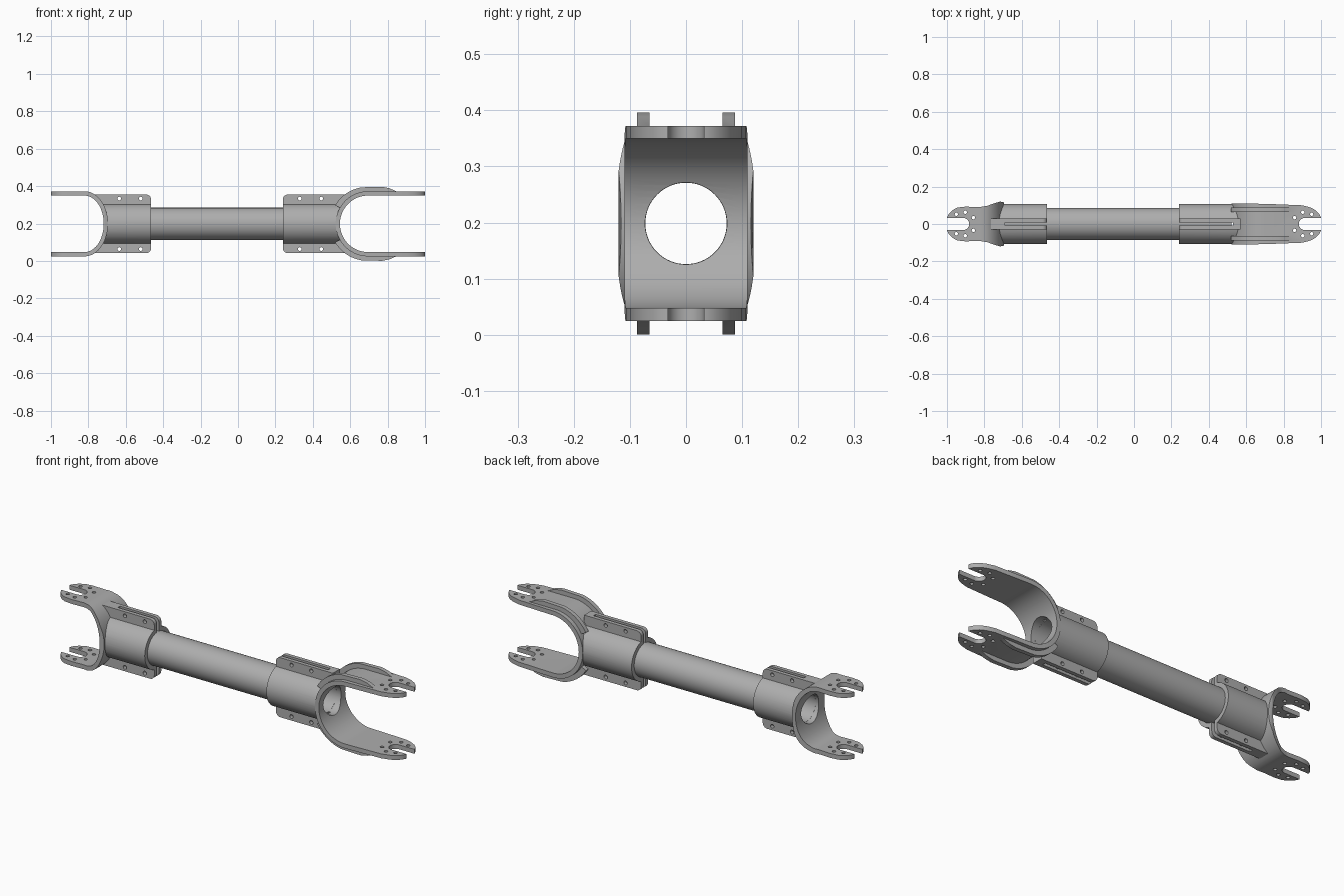
import bpy, bmesh, math
from mathutils import Vector, Matrix

cube = bpy.data.objects.get("Cube")
if cube:
    bpy.data.objects.remove(cube, do_unlink=True)

ZC = 0.1985          # height of the tube axis
BORE = 0.073

steel = bpy.data.materials.new("grey_steel")
steel.use_nodes = True
GREY = (0.42, 0.42, 0.42, 1)
steel.diffuse_color = GREY
steel.node_tree.nodes["Principled BSDF"].inputs["Base Color"].default_value = GREY


def finish(name, bm):
    bmesh.ops.recalc_face_normals(bm, faces=bm.faces)
    mesh = bpy.data.meshes.new(name)
    bm.to_mesh(mesh)
    bm.free()
    mesh.materials.append(steel)
    ob = bpy.data.objects.new(name, mesh)
    bpy.context.collection.objects.link(ob)
    return ob


def prism(name, pts, axis, lo, hi):
    """Extrude an outline: axis 'y' takes (x, z) points, axis 'z' takes (x, y)."""
    bm = bmesh.new()
    place = (lambda p: (p[0], lo, p[1])) if axis == 'y' else (lambda p: (p[0], p[1], lo))
    face = bm.faces.new([bm.verts.new(place(p)) for p in pts])
    grown = bmesh.ops.extrude_face_region(bm, geom=[face])
    step = Vector((0, hi - lo, 0)) if axis == 'y' else Vector((0, 0, hi - lo))
    bmesh.ops.translate(bm, vec=step,
                        verts=[v for v in grown["geom"] if isinstance(v, bmesh.types.BMVert)])
    return finish(name, bm)


def rod(name, r, centre, length, axis, seg=24):
    bm = bmesh.new()
    turn = {'x': Matrix.Rotation(math.pi / 2, 4, 'Y'),
            'y': Matrix.Rotation(math.pi / 2, 4, 'X'), 'z': Matrix()}[axis]
    bmesh.ops.create_cone(bm, cap_ends=True, segments=seg, radius1=r, radius2=r,
                          depth=length, matrix=Matrix.Translation(centre) @ turn)
    return finish(name, bm)


def combine(ob, tool, op):
    mod = ob.modifiers.new(op, 'BOOLEAN')
    mod.operation, mod.object, mod.solver = op, tool, 'EXACT'
    with bpy.context.temp_override(object=ob, active_object=ob, selected_objects=[ob]):
        bpy.ops.object.modifier_apply(modifier=mod.name)
    bpy.data.objects.remove(tool, do_unlink=True)


def smooth(ob):
    bpy.ops.object.select_all(action='DESELECT')
    ob.select_set(True)
    bpy.context.view_layer.objects.active = ob
    bpy.ops.object.shade_smooth_by_angle(angle=math.radians(30))


def arc(cx, cz, a, b, start, end, n=40):
    angles = [math.radians(start + (end - start) * i / n) for i in range(n + 1)]
    return [(cx + a * math.cos(t), cz + b * math.sin(t)) for t in angles]


def make_yoke(name, s, x0, cx, a, slit_end, plate_end, half_plan, rib):
    """Split clamp sleeve and fork, laid out along +x and mirrored by s."""
    flip = lambda pts: [(s * x, y) for x, y in pts]
    b, wall = 0.151, 0.023

    # U-shaped fork, trimmed to its plan outline
    outer = [(1, ZC + b + wall)] + arc(cx, ZC, a + wall, b + wall, 90, 270) + [(1, ZC - b - wall)]
    yoke = prism(name, flip(outer), 'y', -0.2, 0.2)
    plan = half_plan + [(x, -y) for x, y in reversed(half_plan)]
    combine(yoke, prism("plan", flip(plan), 'z', -0.2, 0.6), 'INTERSECT')

    # Clamp sleeve
    end = cx - a * 0.6
    combine(yoke, rod("sleeve", 0.108, (s * (x0 + end) / 2, 0, ZC), end - x0, 'x', 64), 'UNION')

    # Clamping flanges with rounded outer corners
    r, h = 0.025, 0.156
    flange = (arc(x0 + r, ZC + h - r, r, r, 180, 90, 8) + [(plate_end, ZC + h), (plate_end, ZC - h)]
              + arc(x0 + r, ZC - h + r, r, r, 270, 180, 8))
    combine(yoke, prism("flange", flip(flange), 'y', -0.029, 0.029), 'UNION')

    # Stiffening ribs over the fork shoulders
    if rib:
        for up in (1, -1):
            top = arc(cx, 0, a + 0.053, 0.198, 150, 100, 16) + [(0.77, 0.198), (0.81, 0.19), (0.85, 0.172)]
            low = [(0.84, 0.16)] + arc(cx, 0, a + 0.01, 0.16, 90, 150, 16)
            pts = [(x, ZC + up * z) for x, z in top + low]
            for y in (0.076, -0.076):
                combine(yoke, prism("rib", flip(pts), 'y', y - 0.011, y + 0.011), 'UNION')

    # Fork opening, bore and clamp slit
    cavity = [(1.2, ZC + b)] + arc(cx, ZC, a, b, 90, 270) + [(1.2, ZC - b)]
    combine(yoke, prism("opening", flip(cavity), 'y', -0.3, 0.3), 'DIFFERENCE')
    combine(yoke, rod("bore", BORE, (s * 0.6, 0, ZC), 1.2, 'x', 64), 'DIFFERENCE')
    slit = [(x0 - 0.02, -0.009), (slit_end, -0.009), (slit_end, 0.009), (x0 - 0.02, 0.009)]
    combine(yoke, prism("slit", flip(slit), 'z', -0.2, 0.6), 'DIFFERENCE')

    # Open slots and bolt holes in the fork tips
    sx, sr = 0.913, 0.032
    slot = [(1.1, sr)] + arc(sx, 0, sr, sr, 90, 270, 20) + [(1.1, -sr)]
    combine(yoke, prism("slot", flip(slot), 'z', -0.2, 0.6), 'DIFFERENCE')
    for angle in (55, 100, 148):
        for side in (1, -1):
            t = math.radians(angle)
            at = (s * (sx + 0.064 * math.cos(t)), side * 0.064 * math.sin(t), ZC)
            combine(yoke, rod("hole", 0.009, at, 0.8, 'z', 16), 'DIFFERENCE')

    # Clamp bolt holes
    for dx in (0.055, 0.17) if s < 0 else (0.09, 0.205):
        for dz in (0.135, -0.135):
            combine(yoke, rod("hole", 0.010, (s * (x0 + dx), 0, ZC + dz), 0.2, 'y', 16), 'DIFFERENCE')
    smooth(yoke)


# Hollow centre tube
tube = rod("centre_tube", 0.086, (-0.09, 0, ZC), 1.22, 'x', 64)
combine(tube, rod("bore", BORE - 0.0005, (0, 0, ZC), 3, 'x', 64), 'DIFFERENCE')
smooth(tube)

# Fork tip outline shared by both ends
tip = [(0.945, 0.088), (0.972, 0.073), (0.99, 0.055), (1.0, 0.035)]
make_yoke("long_fork", 1, 0.24, 0.695, 0.15, 0.53, 0.57,
          [(0.45, 0.108), (0.6, 0.11), (0.75, 0.106), (0.9, 0.1)] + tip, True)
make_yoke("short_fork", -1, 0.465, 0.82, 0.102, 0.69, 0.765,
          [(0.66, 0.108), (0.715, 0.12), (0.75, 0.11), (0.785, 0.097), (0.83, 0.09), (0.9, 0.093)] + tip, False)
